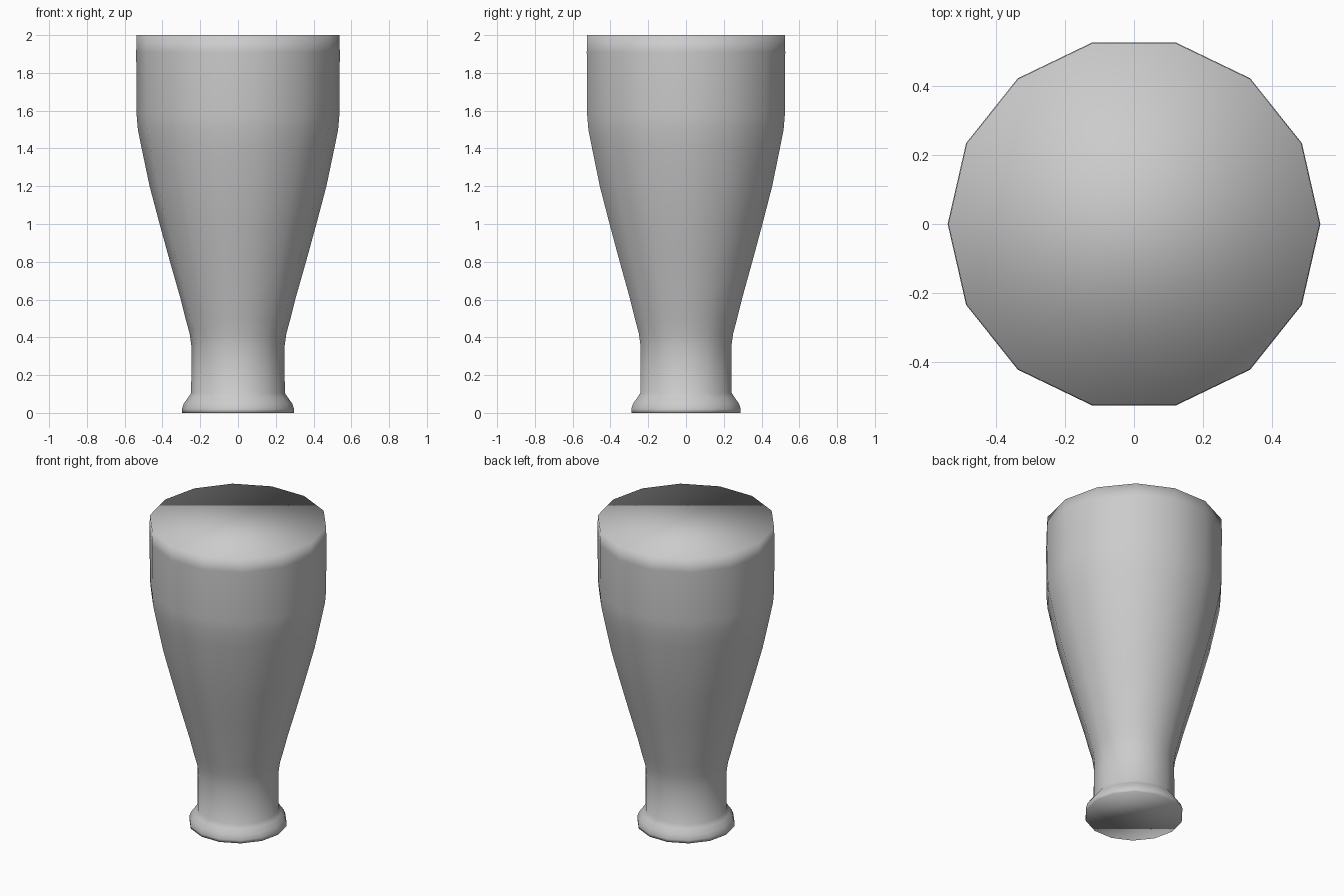
import bpy, bmesh, math

if "Cube" in bpy.data.objects:
    bpy.data.objects.remove(bpy.data.objects["Cube"])

SIDES = 14

# Silhouette of the vase: (radius, height) from foot to rim
PROFILE = [
    (0.296, 0.0), (0.297, 0.02), (0.287, 0.05), (0.265, 0.08), (0.248, 0.105),
    (0.246, 0.35), (0.256, 0.42), (0.278, 0.50), (0.303, 0.60), (0.36, 0.80),
    (0.415, 1.0), (0.468, 1.2), (0.51, 1.4), (0.530, 1.50), (0.537, 1.58),
    (0.539, 1.91), (0.537, 2.0),
]


def ring(bm, radius, z):
    step = 2 * math.pi / SIDES
    return [bm.verts.new((radius * math.cos(i * step), radius * math.sin(i * step), z))
            for i in range(SIDES)]


# Closed, 14-sided lathed body
bm = bmesh.new()
rings = [ring(bm, r, z) for r, z in PROFILE]
for low, high in zip(rings, rings[1:]):
    for i in range(SIDES):
        j = (i + 1) % SIDES
        bm.faces.new((low[i], low[j], high[j], high[i]))

# Foot and top caps
bm.faces.new(rings[0][::-1])
bm.faces.new(rings[-1])

# Soft shading runs over the whole surface, caps included
for face in bm.faces:
    face.smooth = True

mesh = bpy.data.meshes.new("vase")
bm.to_mesh(mesh)
bm.free()
vase = bpy.data.objects.new("vase", mesh)
bpy.context.collection.objects.link(vase)
